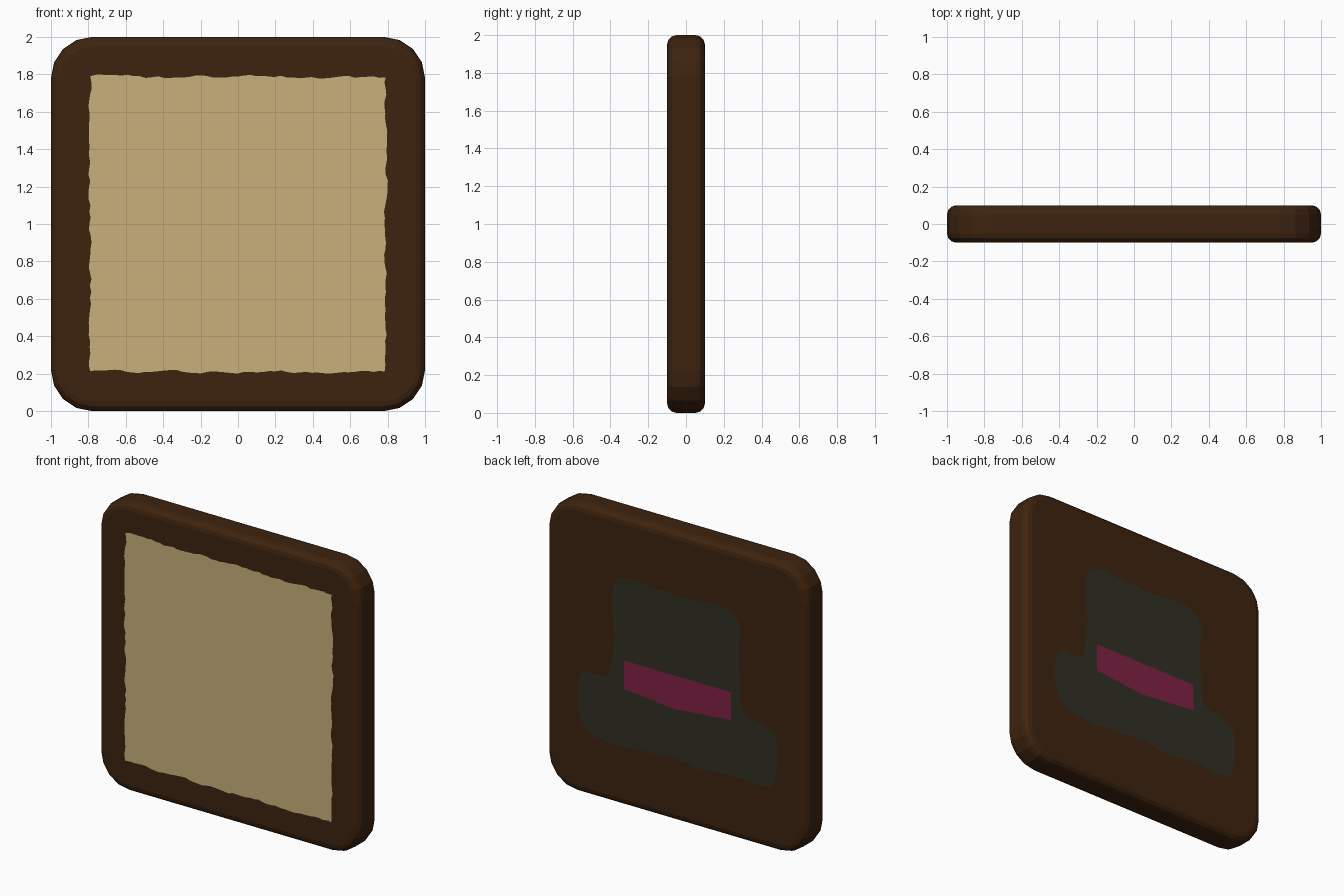
import bpy, bmesh, math, random
from mathutils import Vector

if "Cube" in bpy.data.objects:
    bpy.data.objects.remove(bpy.data.objects["Cube"])

random.seed(4)


def material(name, rgb):
    # sRGB 0-255 to linear
    lin = [((c / 255 + 0.055) / 1.055) ** 2.4 if c > 10 else c / 255 / 12.92 for c in rgb]
    m = bpy.data.materials.new(name)
    m.diffuse_color = (*lin, 1)
    m.use_nodes = True
    m.node_tree.nodes["Principled BSDF"].inputs["Base Color"].default_value = m.diffuse_color
    return m


wood = material("dark wood", (61, 35, 15))
paper = material("parchment", (200, 176, 122))
felt = material("dark felt", (48, 47, 36))
ribbon = material("crimson ribbon", (128, 34, 68))


def finish(name, bm, mat):
    me = bpy.data.meshes.new(name)
    bm.to_mesh(me)
    bm.free()
    me.materials.append(mat)
    ob = bpy.data.objects.new(name, me)
    bpy.context.collection.objects.link(ob)
    return ob


def plate(name, outline, y, mat):
    """Flat plate from an (x, z) outline, facing away from the board."""
    bm = bmesh.new()
    f = bm.faces.new([bm.verts.new((x, y, z)) for x, z in outline])
    f.normal_update()
    if f.normal.y * y < 0:
        f.normal_flip()
    bmesh.ops.triangulate(bm, faces=[f])
    return finish(name, bm, mat)


def smooth_loop(pts, steps=4):
    """Closed Catmull-Rom curve through the points."""
    out, n = [], len(pts)
    for i in range(n):
        a, b, c, d = (Vector(pts[(i + k) % n]) for k in (-1, 0, 1, 2))
        for s in range(steps):
            t = s / steps
            out.append((b * 2 + (c - a) * t + (a * 2 - b * 5 + c * 4 - d) * t * t
                        + (b * 3 - a - c * 3 + d) * t ** 3) * 0.5)
    return out


# Board: slab with rounded corners and softened rims
bm = bmesh.new()
bmesh.ops.create_cube(bm, size=1)
for v in bm.verts:
    v.co = (v.co.x * 2, v.co.y * 0.2, v.co.z * 2 + 1)
corners = [e for e in bm.edges if abs(e.verts[0].co.y - e.verts[1].co.y) > 0.1]
bmesh.ops.bevel(bm, geom=corners, offset=0.22, segments=4, profile=0.5, affect='EDGES')
rims = [e for e in bm.edges if abs(e.verts[0].co.y - e.verts[1].co.y) < 0.01]
bmesh.ops.bevel(bm, geom=rims, offset=0.05, segments=3, profile=0.5, affect='EDGES')
bmesh.ops.recalc_face_normals(bm, faces=bm.faces)
finish("board", bm, wood)

# Parchment: square sheet with torn edges on the front
torn, n, r = [], 48, 0.79
for side in range(4):
    a = side * math.pi / 2
    wob = 0.0
    for i in range(n):
        wob = 0.6 * wob + random.uniform(-0.007, 0.007)
        u, w = -r + 2 * r * i / n, -r - wob
        torn.append((u * math.cos(a) - w * math.sin(a),
                     1 + u * math.sin(a) + w * math.cos(a)))
plate("parchment_sheet", torn, -0.102, paper)

# Hat emblem on the back (outline as seen from behind, so x is flipped)
hat = [(-.49, 1.48), (-.45, 1.56), (-.35, 1.585), (-.15, 1.575), (.05, 1.57), (.34, 1.585),
       (.44, 1.55), (.485, 1.46), (.475, 1.30), (.485, 1.05), (.495, .94), (.55, .88),
       (.665, .85), (.74, .81), (.77, .73), (.765, .56), (.73, .45), (.63, .425),
       (.45, .435), (.29, .425), (.17, .415), (.02, .436), (-.17, .43), (-.35, .42),
       (-.43, .406), (-.56, .42), (-.65, .435), (-.74, .53), (-.755, .66), (-.745, .80),
       (-.70, .855), (-.62, .855), (-.53, .88), (-.50, .98), (-.48, 1.15), (-.495, 1.35)]
plate("hat_emblem", [(-x, z) for x, z in smooth_loop(hat)], 0.102, felt)

# Hat band with a dipped lower edge
band = [(-.40, 1.012), (.417, 1.012), (.417, .82), (-.015, .78), (-.40, .816)]
plate("hat_band", [(-x, z) for x, z in band], 0.105, ribbon)
